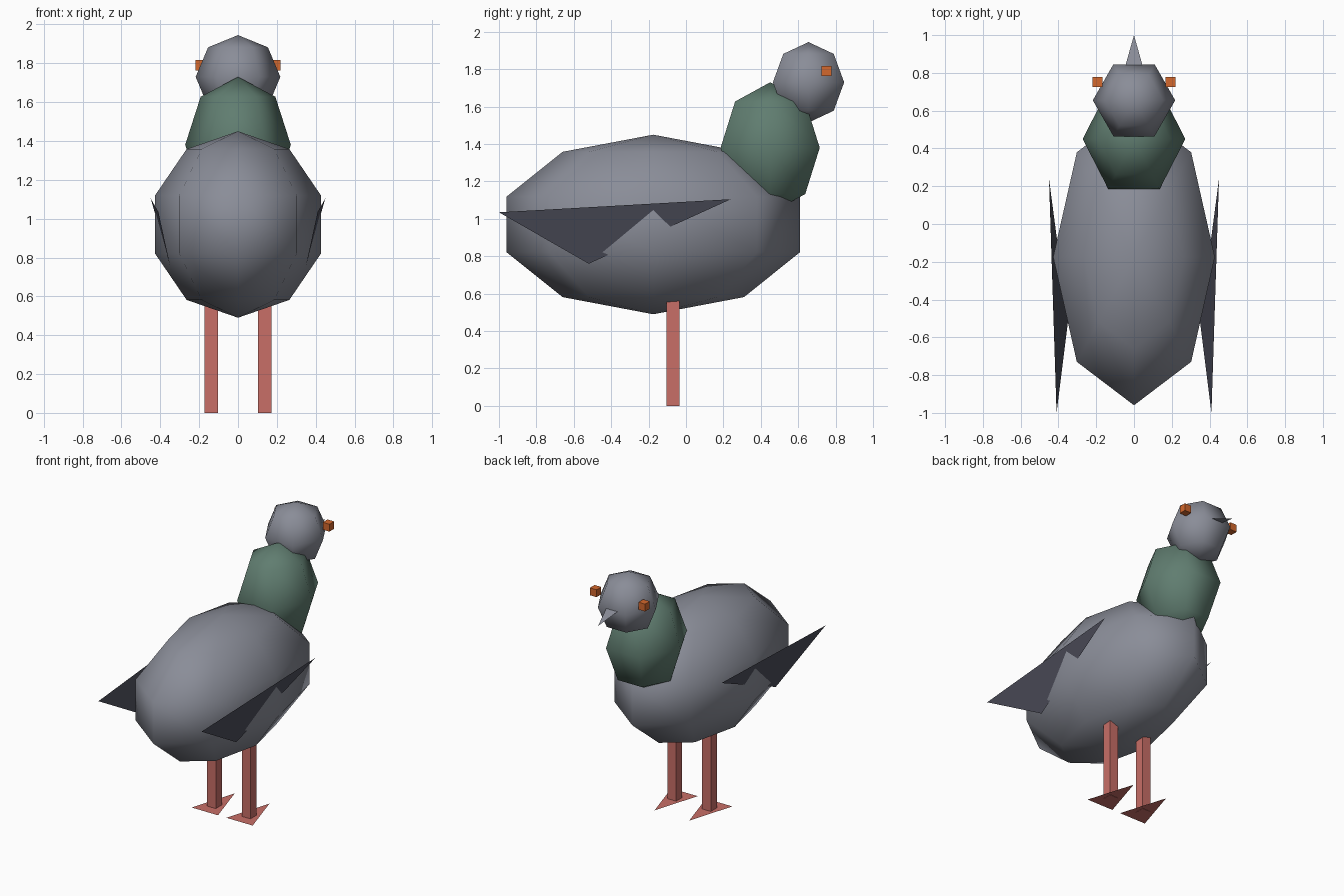
import bpy
import bmesh
from math import sin, cos, pi

if "Cube" in bpy.data.objects:
    bpy.data.objects.remove(bpy.data.objects["Cube"], do_unlink=True)


def srgb(*rgb):
    return [((c / 255 + 0.055) / 1.055) ** 2.4 for c in rgb] + [1.0]


def material(name, colour):
    mat = bpy.data.materials.new(name)
    mat.use_nodes = True
    mat.diffuse_color = colour
    bsdf = mat.node_tree.nodes["Principled BSDF"]
    bsdf.inputs["Base Color"].default_value = colour
    bsdf.inputs["Roughness"].default_value = 0.9
    return mat


GREY = material("body grey", srgb(138, 141, 152))
GREEN = material("neck green", srgb(96, 125, 112))
SLATE = material("wing slate", srgb(76, 77, 90))
PINK = material("leg pink", srgb(200, 110, 103))
ORANGE = material("eye orange", srgb(212, 104, 45))


def finish(name, bm, mat, smooth=False):
    mesh = bpy.data.meshes.new(name)
    for f in bm.faces:
        f.smooth = smooth
    bm.to_mesh(mesh)
    bm.free()
    mesh.materials.append(mat)
    obj = bpy.data.objects.new(name, mesh)
    bpy.context.scene.collection.objects.link(obj)
    return obj


def ball(name, centre, radii, segments, rings, mat):
    """Low-poly ellipsoid with a vertex column on the +x side."""
    bm = bmesh.new()

    def vert(lat, lon):
        unit = (sin(lat) * cos(lon), sin(lat) * sin(lon), cos(lat))
        return bm.verts.new([c + r * u for c, r, u in zip(centre, radii, unit)])

    top, bottom = vert(0, 0), vert(pi, 0)
    loops = [[vert(pi * i / rings, 2 * pi * j / segments) for j in range(segments)]
             for i in range(1, rings)]
    for j in range(segments):
        k = (j + 1) % segments
        bm.faces.new((top, loops[0][j], loops[0][k]))
        bm.faces.new((bottom, loops[-1][k], loops[-1][j]))
        for a, b in zip(loops, loops[1:]):
            bm.faces.new((a[j], b[j], b[k], a[k]))
    return finish(name, bm, mat, smooth=True)


def box(name, centre, size, mat):
    bm = bmesh.new()
    bmesh.ops.create_cube(bm, size=1)
    bmesh.ops.scale(bm, vec=size, verts=bm.verts)
    bmesh.ops.translate(bm, vec=centre, verts=bm.verts)
    return finish(name, bm, mat)


def triangle(name, points, mat):
    bm = bmesh.new()
    bm.faces.new([bm.verts.new(p) for p in points])
    return finish(name, bm, mat)


# Body, neck and head
ball("body", (0, -0.175, 0.97), (0.45, 0.825, 0.48), 8, 5, GREY)
ball("neck", (0, 0.45, 1.38), (0.272, 0.306, 0.35), 6, 4, GREEN)
ball("head", (0, 0.655, 1.73), (0.218, 0.22, 0.215), 6, 4, GREY)

# Beak
triangle("beak", [(-0.045, 0.84, 1.74), (0.045, 0.84, 1.74), (0, 1.0, 1.685)], GREY)

# Paired parts
for side, s in (("left", 1), ("right", -1)):
    box(side + "_eye", (s * 0.193, 0.752, 1.79), (0.053, 0.053, 0.053), ORANGE)
    wing = [(s * 0.45, 0.24, 1.105), (s * 0.41, -1.0, 1.035), (s * 0.35, -0.52, 0.76)]
    triangle(side + "_wing", wing[::s], SLATE)
    box(side + "_leg", (s * 0.138, -0.07, 0.3), (0.068, 0.068, 0.6), PINK)
    x, y = s * 0.138, -0.07
    triangle(side + "_foot",
             [(x - 0.105, y - 0.11, 0.002), (x + 0.105, y - 0.11, 0.002), (x, y + 0.23, 0.002)], PINK)
